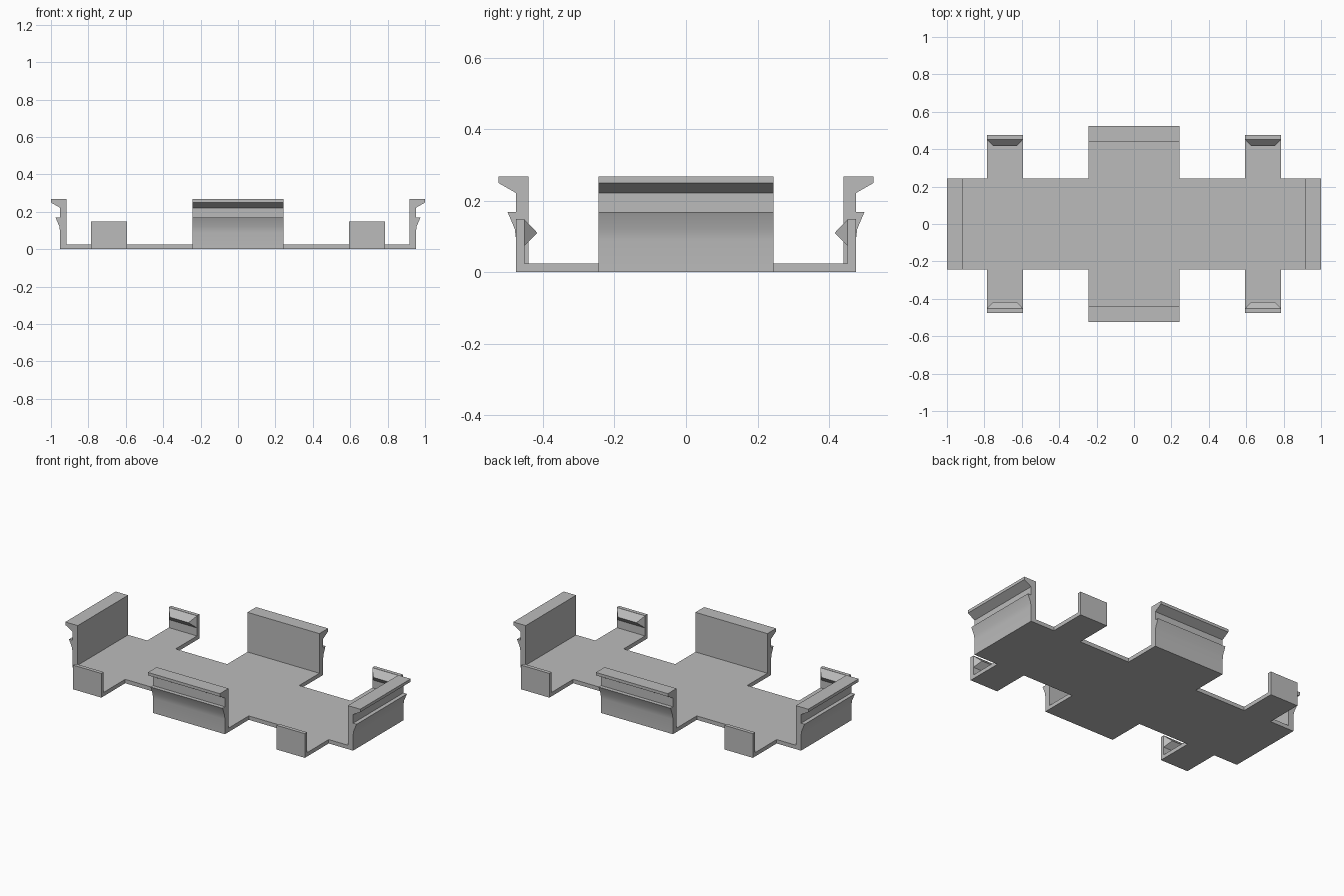
import bpy, bmesh, math
from mathutils import Matrix

# Remove the default cube
cube = bpy.data.objects.get("Cube")
if cube:
    bpy.data.objects.remove(cube)

grey = bpy.data.materials.new("plain_grey")
grey.use_nodes = True
COLOUR = (0.5, 0.5, 0.5, 1)
grey.diffuse_color = COLOUR
grey.node_tree.nodes["Principled BSDF"].inputs["Base Color"].default_value = COLOUR

FLOOR = 0.024      # plate thickness
HALF = 0.244       # half width of the main strips


def make_object(name, bm):
    bmesh.ops.recalc_face_normals(bm, faces=bm.faces)
    mesh = bpy.data.meshes.new(name)
    bm.to_mesh(mesh)
    bm.free()
    mesh.materials.append(grey)
    obj = bpy.data.objects.new(name, mesh)
    bpy.context.collection.objects.link(obj)
    return obj


def channel(name, half_profile, centre, half_width, turn=0):
    """Mirror half a U section (in y, z) and extrude it along x."""
    section = half_profile + [(-y, z) for y, z in reversed(half_profile)]
    bm = bmesh.new()
    face = bm.faces.new([bm.verts.new((centre - half_width, y, z)) for y, z in section])
    extruded = bmesh.ops.extrude_face_region(bm, geom=[face])["geom"]
    moved = [v for v in extruded if isinstance(v, bmesh.types.BMVert)]
    bmesh.ops.translate(bm, verts=moved, vec=(2 * half_width, 0, 0))
    bmesh.ops.rotate(bm, verts=bm.verts, matrix=Matrix.Rotation(turn, 3, "Z"))
    return make_object(name, bm)


def lipped_wall(outer):
    """Half section: floor, barb with a hollow underside, overhanging lip."""
    inner = outer - 0.035
    return [(outer, 0), (outer, 0.09), (outer + 0.004, 0.121), (outer + 0.024, 0.168),
            (outer, 0.168), (outer, 0.221), (outer + 0.049, 0.249),
            (outer + 0.049, 0.267), (inner, 0.267), (inner, FLOOR)]


def wedge(name, x, side):
    """Catch on the inner face of a clip: a hipped wedge with a short ridge."""
    bm = bmesh.new()
    base = [bm.verts.new((x + dx, side * 0.452, z))
            for dx, z in ((-0.096, 0.073), (0.096, 0.073), (0.096, 0.147), (-0.096, 0.147))]
    left, right = [bm.verts.new((x + dx, side * 0.416, 0.11)) for dx in (-0.063, 0.063)]
    a, b, c, d = base
    for loop in (base, (a, b, right, left), (c, d, left, right), (b, c, right), (d, a, left)):
        bm.faces.new(loop)
    return make_object(name, bm)


# Long strip with end walls, crossed by the middle strip with side walls
tray = channel("tray", lipped_wall(0.951), 0, HALF, math.pi / 2)
parts = [channel("middle_strip", lipped_wall(0.475), 0, HALF)]

# Four short clips with inward catches
clip_profile = [(0.475, 0), (0.475, 0.148), (0.452, 0.148), (0.452, FLOOR)]
for x, label in ((-0.69, "right"), (0.69, "left")):
    parts.append(channel(label + "_clips", clip_profile, x, 0.096))
    for side, end in ((-1, "front"), (1, "back")):
        parts.append(wedge(f"{end}_{label}_catch", x, side))

# Weld everything into one solid
for part in parts:
    mod = tray.modifiers.new(part.name, "BOOLEAN")
    mod.operation = "UNION"
    mod.solver = "EXACT"
    mod.object = part
welded = bpy.data.meshes.new_from_object(
    tray.evaluated_get(bpy.context.evaluated_depsgraph_get()))
tray.modifiers.clear()
tray.data = welded
for part in parts:
    bpy.data.objects.remove(part)

# Merge leftover coplanar seams
bm = bmesh.new()
bm.from_mesh(welded)
bmesh.ops.remove_doubles(bm, verts=bm.verts, dist=0.0001)
bmesh.ops.dissolve_limit(bm, angle_limit=math.radians(1), verts=bm.verts, edges=bm.edges)
bm.to_mesh(welded)
bm.free()

# Smooth the hollow under the barbs, keep all other edges sharp
bpy.ops.object.select_all(action="DESELECT")
tray.select_set(True)
bpy.context.view_layer.objects.active = tray
bpy.ops.object.shade_smooth_by_angle(angle=math.radians(25))
